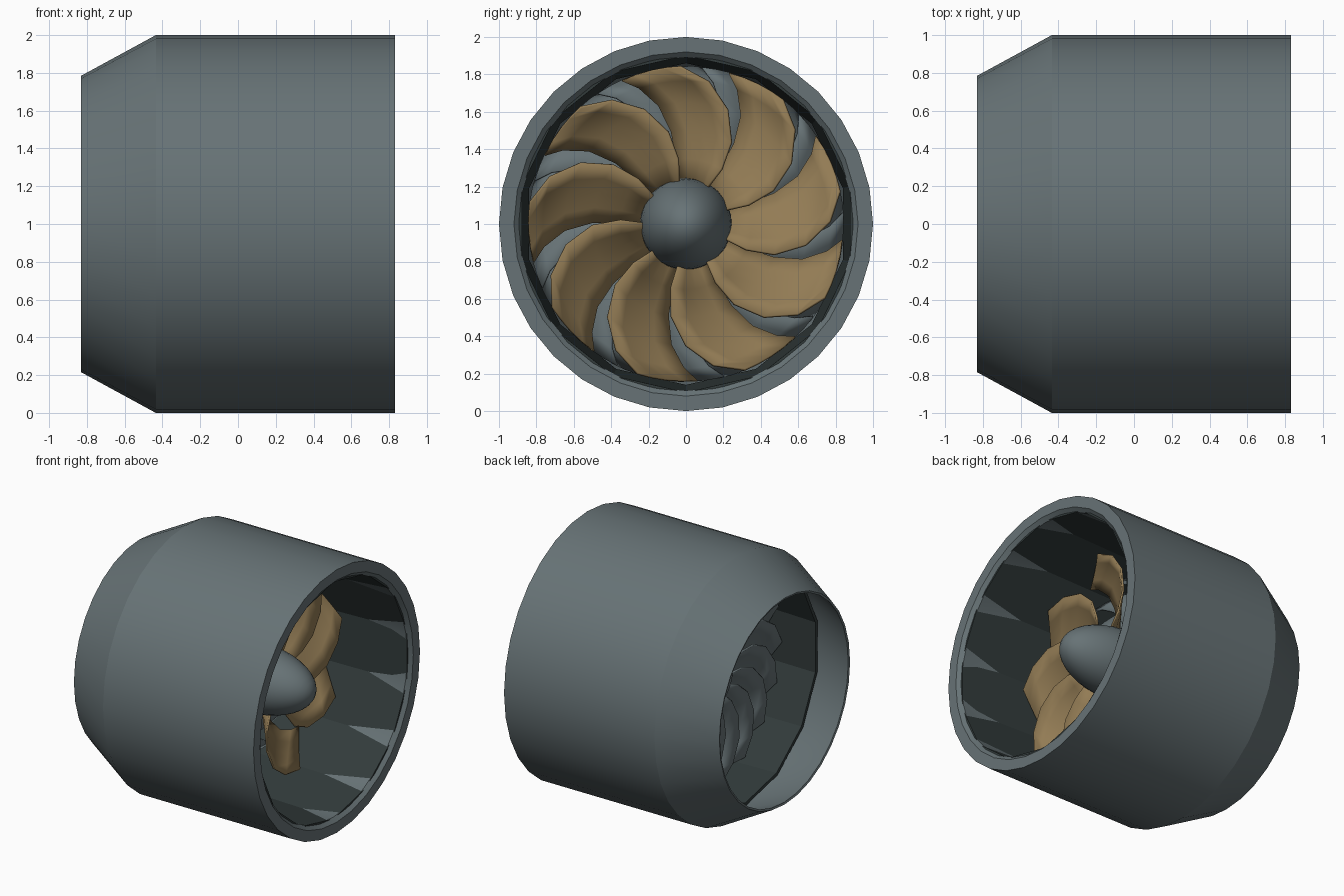
import bpy, math
from math import cos, sin, pi, radians

if "Cube" in bpy.data.objects:
    bpy.data.objects.remove(bpy.data.objects["Cube"])


def material(name, rgb):
    m = bpy.data.materials.new(name)
    m.diffuse_color = (*rgb, 1)
    m.use_nodes = True
    m.node_tree.nodes["Principled BSDF"].inputs["Base Color"].default_value = m.diffuse_color
    return m


GREY = material("steel_grey", (0.135, 0.17, 0.18))
DARK = material("dark_lining", (0.032, 0.044, 0.044))
BRASS = material("brass", (0.29, 0.20, 0.09))


def make(name, verts, faces, mat, angle):
    me = bpy.data.meshes.new(name)
    me.from_pydata(verts, [], faces)
    me.materials.append(mat)
    ob = bpy.data.objects.new(name, me)
    bpy.context.collection.objects.link(ob)
    bpy.ops.object.select_all(action='DESELECT')
    bpy.context.view_layer.objects.active = ob
    ob.select_set(True)
    bpy.ops.object.mode_set(mode='EDIT')
    bpy.ops.mesh.select_all(action='SELECT')
    bpy.ops.mesh.remove_doubles(threshold=0.0005)
    bpy.ops.mesh.normals_make_consistent(inside=False)
    bpy.ops.object.mode_set(mode='OBJECT')
    bpy.ops.object.shade_smooth_by_angle(angle=radians(angle))
    return ob


def lathe(name, profile, sides, mat, closed=False, angle=25):
    """Spin (x, radius) points around the x axis through z = 1."""
    n = len(profile)
    verts = [(x, r * sin(2 * pi * k / sides), 1 + r * cos(2 * pi * k / sides))
             for k in range(sides) for x, r in profile]
    faces = []
    for k in range(sides):
        a, b = k * n, (k + 1) % sides * n
        for i in range(n if closed else n - 1):
            j = (i + 1) % n
            faces.append((a + i, a + j, b + j, b + i))
    return make(name, verts, faces, mat, angle)


def blade_ring(name, count, sections, x_lead, x_trail, mat, offset=0):
    """Swept blades; each section is (radius, leading angle, trailing angle)."""
    verts, faces, cols = [], [], 5
    for k in range(count):
        base = len(verts)
        for r, lead, trail in sections:
            for c in range(cols):
                t = c / (cols - 1)
                a = radians(lead + (trail - lead) * t + offset + 360 * k / count)
                x = x_lead + (x_trail - x_lead) * (t + 0.25 * t * (1 - t))
                verts.append((x, r * cos(a), 1 + r * sin(a)))
        for i in range(len(sections) - 1):
            for c in range(cols - 1):
                p = base + i * cols + c
                faces.append((p, p + 1, p + cols + 1, p + cols))
    ob = make(name, verts, faces, mat, 40)
    mod = ob.modifiers.new("thickness", 'SOLIDIFY')
    mod.thickness = 0.014
    mod.offset = 0
    return ob


# outer casing with its tapered tail and front lip
lathe("casing", [(0.80, 0.89), (0.83, 0.92), (0.83, 1.0), (-0.435, 1.0),
                 (-0.83, 0.785), (-0.825, 0.77), (-0.50, 0.90)], 32, GREY, True)

# faceted dark duct lining
lathe("duct_lining", [(0.805, 0.90), (-0.50, 0.86), (-0.50, 0.885), (0.805, 0.915)],
      14, DARK, True, 20)

# rounded nose cone and rear hub
nose = [(0.15 + 0.48 * sin(i * pi / 20), 0.245 * cos(i * pi / 20)) for i in range(11)]
lathe("nose_cone", [(-0.24, 0), (-0.24, 0.22), (-0.05, 0.245)] + nose, 32, GREY, False, 40)

# front fan and rear guide vanes
SECTIONS = [(0.21, 60, 97), (0.35, 57, 98), (0.5, 61, 99), (0.65, 70, 103),
            (0.77, 81, 109), (0.84, 92, 114)]
blade_ring("fan_blades", 9, SECTIONS, 0.30, 0.10, BRASS)
blade_ring("guide_vanes", 18, SECTIONS, -0.22, -0.03, GREY, 10)
